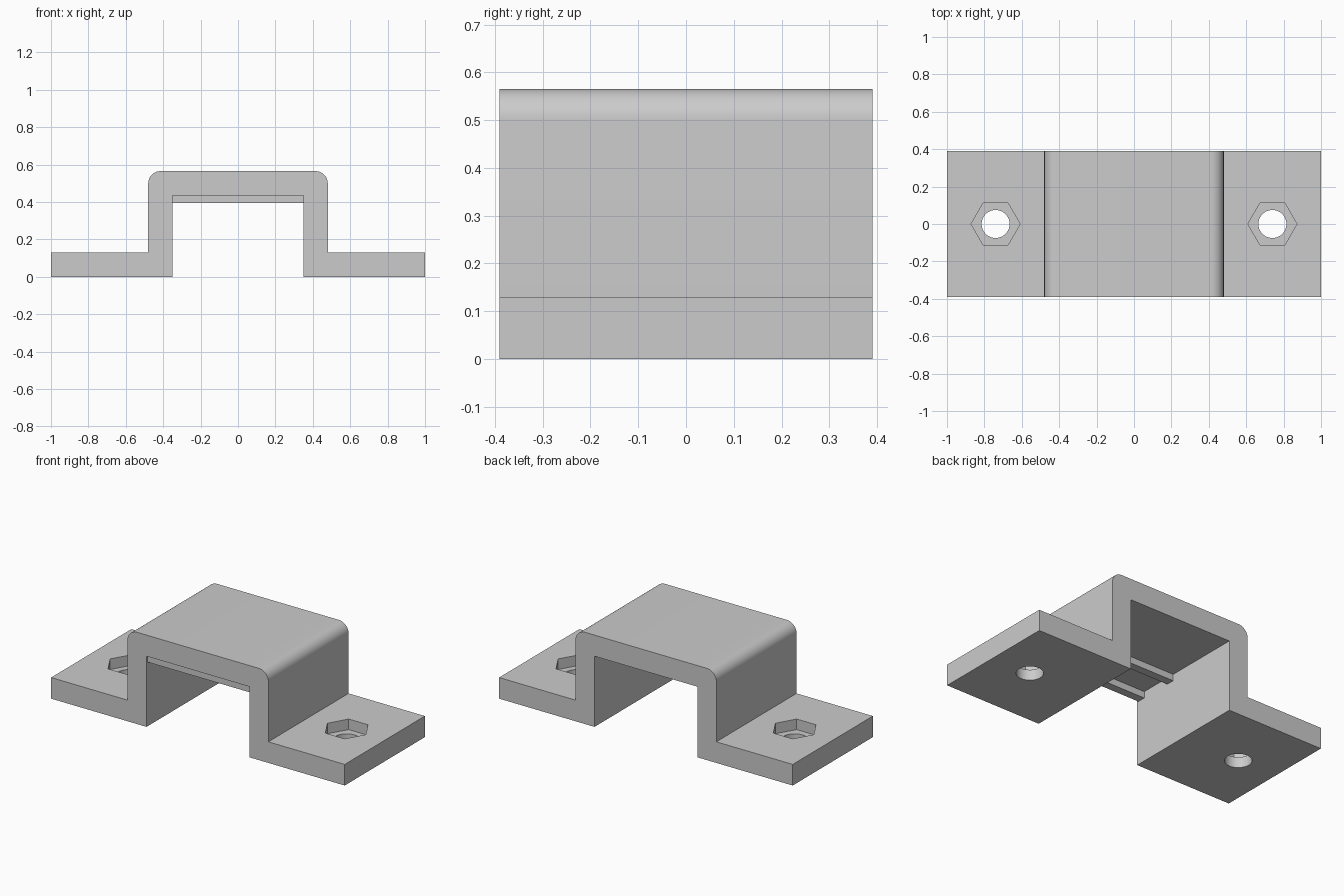
import bpy
import bmesh
import math

if "Cube" in bpy.data.objects:
    bpy.data.objects.remove(bpy.data.objects["Cube"])

DEPTH = 0.78
WALL = 0.13
HEIGHT = 0.565
OUTER = 0.48
INNER = OUTER - WALL
CEILING = HEIGHT - WALL
FILLET = 0.065
HOLE_X = 0.74

grey = bpy.data.materials.new("plain grey")
grey.use_nodes = True
colour = (0.6, 0.6, 0.6, 1)
grey.diffuse_color = colour
grey.node_tree.nodes["Principled BSDF"].inputs["Base Color"].default_value = colour


def link(name, bm):
    bmesh.ops.recalc_face_normals(bm, faces=bm.faces[:])
    mesh = bpy.data.meshes.new(name)
    bm.to_mesh(mesh)
    bm.free()
    mesh.materials.append(grey)
    obj = bpy.data.objects.new(name, mesh)
    bpy.context.collection.objects.link(obj)
    return obj


def prism(name, outline, y0, y1):
    """Extrude an x-z outline along y."""
    bm = bmesh.new()
    face = bm.faces.new([bm.verts.new((x, y0, z)) for x, z in outline])
    grown = bmesh.ops.extrude_face_region(bm, geom=[face])["geom"]
    verts = [v for v in grown if isinstance(v, bmesh.types.BMVert)]
    bmesh.ops.translate(bm, verts=verts, vec=(0, y1 - y0, 0))
    return link(name, bm)


def cut(target, sides, radius, x, z0, z1):
    """Cut an upright well with the given number of sides."""
    bpy.ops.mesh.primitive_cylinder_add(
        vertices=sides, radius=radius, depth=z1 - z0,
        location=(x, 0, (z0 + z1) / 2), rotation=(0, 0, math.pi / 2))
    cutter = bpy.context.object
    cutter.name = "well_cutter"
    cutter.hide_render = True
    mod = target.modifiers.new("well", "BOOLEAN")
    mod.operation = "DIFFERENCE"
    mod.solver = "EXACT"
    mod.object = cutter
    bpy.context.view_layer.objects.active = target
    bpy.ops.object.modifier_apply(modifier=mod.name)
    bpy.data.objects.remove(cutter)


# Bracket: half outline with a rounded shoulder, mirrored
half = [(INNER, CEILING), (INNER, 0), (1, 0), (1, WALL), (OUTER, WALL)]
steps = 12
for i in range(steps + 1):
    a = math.pi / 2 * i / steps
    half.append((OUTER - FILLET + FILLET * math.cos(a),
                 HEIGHT - FILLET + FILLET * math.sin(a)))
outline = half + [(-x, z) for x, z in reversed(half)]
bracket = prism("bracket", outline, -DEPTH / 2, DEPTH / 2)

# Nut pockets and bolt holes in both flanges
for side in (-1, 1):
    cut(bracket, 6, 0.131, side * HOLE_X, 0.065, 0.3)
    cut(bracket, 48, 0.075, side * HOLE_X, -0.1, 0.3)

# Grip ribs under the ceiling
strip = [(-INNER, CEILING - 0.04), (INNER, CEILING - 0.04),
         (INNER, CEILING), (-INNER, CEILING)]
for name, y in (("middle_rib", -0.11), ("front_rib", -0.355)):
    prism(name, strip, y - 0.025, y + 0.025)

bpy.ops.object.select_all(action="DESELECT")
bracket.select_set(True)
bpy.context.view_layer.objects.active = bracket
bpy.ops.object.shade_smooth_by_angle(angle=math.radians(30))
